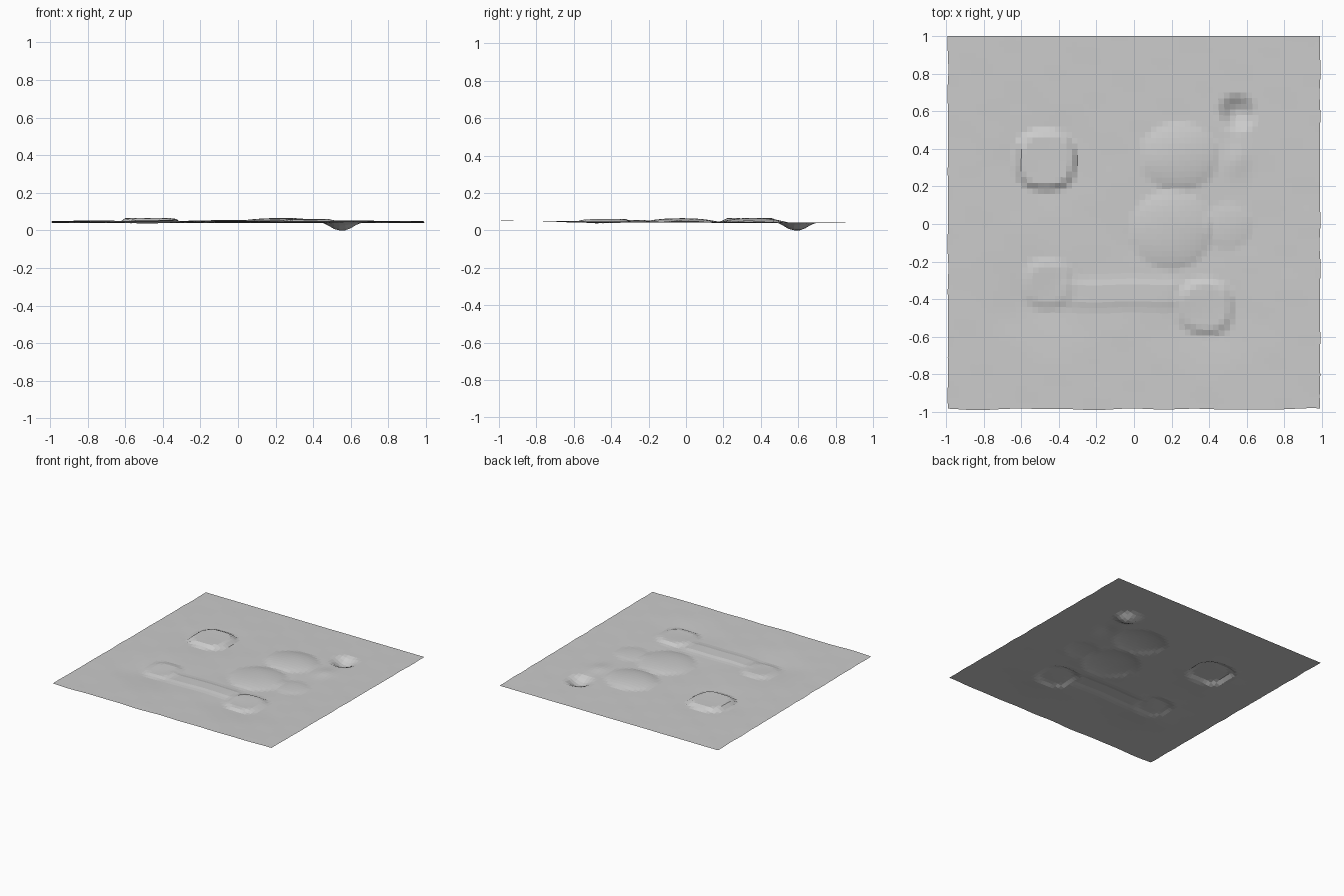
import bpy, bmesh, math

if "Cube" in bpy.data.objects:
    bpy.data.objects.remove(bpy.data.objects["Cube"])

N = 66  # grid cells per side


def step(d, r, w):
    """1 inside radius r, falling smoothly to 0 over width w."""
    t = max(0.0, min(1.0, (r + w - d) / w))
    return t * t * (3 - 2 * t)


def dome(x, y, cx, cy, rx, ry, h):
    d = ((x - cx) / rx) ** 2 + ((y - cy) / ry) ** 2
    return h * (1 - d) ** 0.8 if d < 1 else 0.0


def plateau(x, y, cx, cy, r, w, h):
    d = (abs(x - cx) ** 2.6 + abs(y - cy) ** 2.6) ** (1 / 2.6)
    return h * step(d, r, w)


def bump(x, y, cx, cy, sx, sy, h):
    return h * math.exp(-((x - cx) / sx) ** 2 - ((y - cy) / sy) ** 2)


def ripple(x, y):
    """Irregular waves between about -1 and 1."""
    return (math.sin(9 * x + 17 * y) + math.sin(23 * y - 13 * x + 1)
            + math.sin(19 * x + 31 * y + 2)) / 3


def height(x, y):
    # gently tilted ground
    z = 0.045 - 0.006 * y
    # shallow troughs around the raised areas
    z += bump(x, y, -0.47, 0.30, 0.24, 0.22, -0.006)
    z += bump(x, y, 0.38, -0.52, 0.22, 0.16, -0.010)
    z += bump(x, y, -0.48, -0.42, 0.22, 0.18, -0.012)
    z += bump(x, y, 0.22, -0.10, 0.34, 0.24, -0.006)
    # steep sided plateaus
    z += plateau(x, y, -0.47, 0.34, 0.13, 0.04, 0.026)
    z += plateau(x, y, 0.38, -0.44, 0.11, 0.05, 0.019)
    z += plateau(x, y, -0.46, -0.32, 0.09, 0.06, 0.014)
    # rounded mounds
    z += dome(x, y, 0.20, -0.03, 0.22, 0.21, 0.025)
    z += dome(x, y, 0.24, 0.36, 0.21, 0.18, 0.024)
    z += dome(x, y, 0.50, -0.01, 0.13, 0.12, 0.009)
    z += bump(x, y, 0.55, 0.34, 0.06, 0.08, 0.010)
    # long ledge joining the front plateaus
    z += 0.008 * step(abs(x + 0.06), 0.25, 0.1) * step(abs(y + 0.37), 0.05, 0.04)
    # pit
    z -= 0.042 * step(math.hypot(x - 0.55, y - 0.59), 0.015, 0.10)
    # fine roughness
    return z + 0.0006 * ripple(x, y)


# terrain sheet
bm = bmesh.new()
rows = []
for j in range(N + 1):
    row = []
    for i in range(N + 1):
        x = -0.99 + 1.98 * i / N
        y = -0.985 + 1.985 * j / N
        z = height(x, y)
        # slightly wavering outline
        wx = 0.003 * ripple(0, y)
        wy = 0.006 * ripple(x, 0) * (1 - j / N)
        row.append(bm.verts.new((x + wx, y + wy, z)))
    rows.append(row)
for j in range(N):
    for i in range(N):
        bm.faces.new((rows[j][i], rows[j][i + 1], rows[j + 1][i + 1], rows[j + 1][i]))

# rest the deepest point on the ground
low = min(v.co.z for v in bm.verts)
for v in bm.verts:
    v.co.z -= low

mesh = bpy.data.meshes.new("terrain_sheet")
bm.to_mesh(mesh)
bm.free()
terrain = bpy.data.objects.new("terrain_sheet", mesh)
bpy.context.collection.objects.link(terrain)

grey = bpy.data.materials.new("light grey")
grey.diffuse_color = (0.6, 0.6, 0.6, 1)
grey.use_nodes = True
grey.node_tree.nodes["Principled BSDF"].inputs["Base Color"].default_value = grey.diffuse_color
mesh.materials.append(grey)
